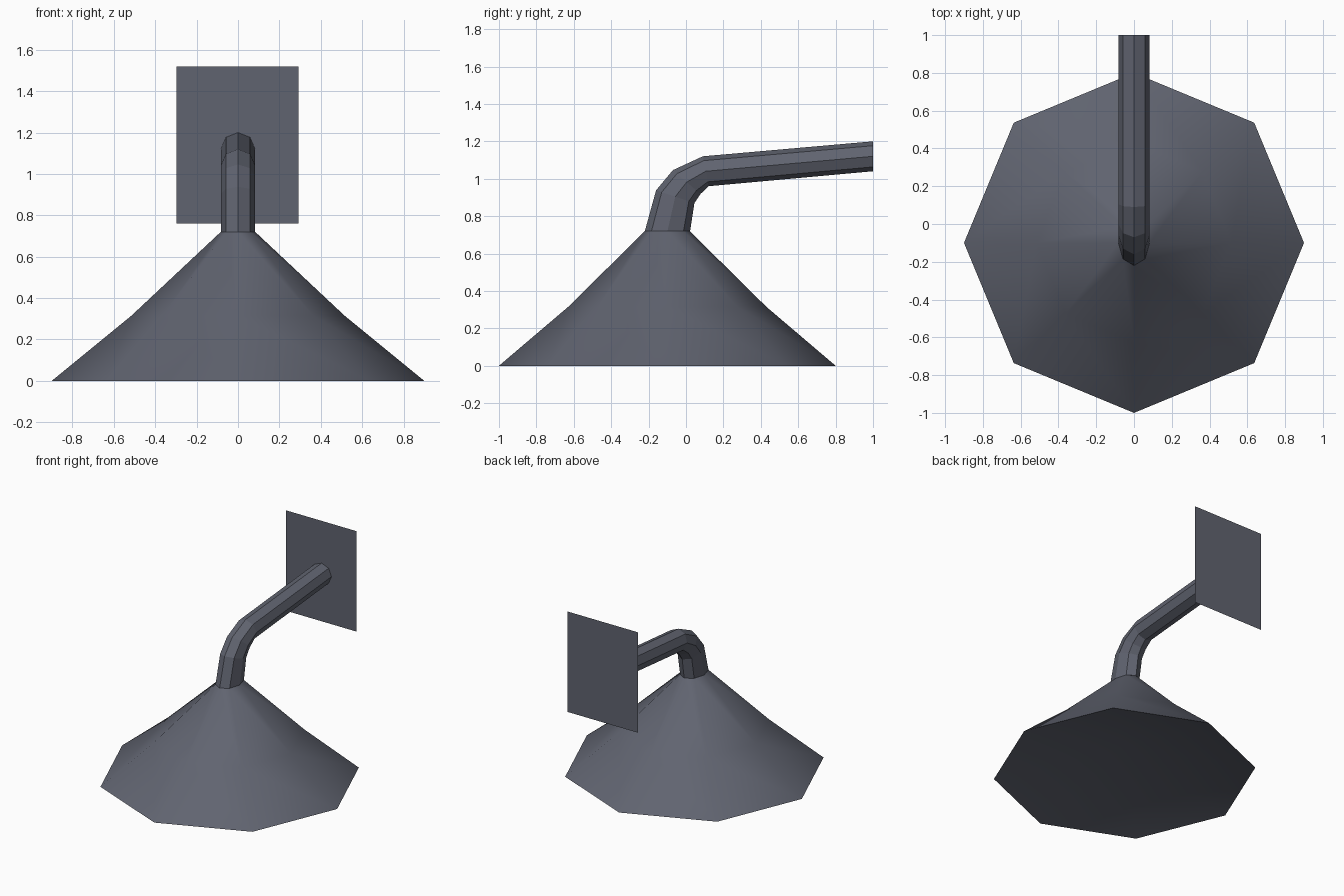
import bpy, bmesh, math
from mathutils import Vector

if "Cube" in bpy.data.objects:
    bpy.data.objects.remove(bpy.data.objects["Cube"])

SIDES = 8

grey = bpy.data.materials.new("slate grey metal")
grey.diffuse_color = (0.118, 0.127, 0.162, 1)
grey.use_nodes = True
grey.node_tree.nodes["Principled BSDF"].inputs["Base Color"].default_value = grey.diffuse_color


def ring(bm, outer, inner, half_x):
    """Octagon spanning two (y, z) points, half_x wide to each side."""
    a, b = Vector((0, *outer)), Vector((0, *inner))
    mid, half = (a + b) / 2, (a - b) / 2
    angles = [2 * math.pi * i / SIDES for i in range(SIDES)]
    return [bm.verts.new(mid + half * math.cos(t) + Vector((half_x * math.sin(t), 0, 0)))
            for t in angles]


def loft(bm, rings):
    for r, s in zip(rings, rings[1:]):
        for i in range(SIDES):
            j = (i + 1) % SIDES
            bm.faces.new((r[i], r[j], s[j], s[i]))


def finish(bm, name, smooth_angle=None):
    bmesh.ops.recalc_face_normals(bm, faces=bm.faces)
    mesh = bpy.data.meshes.new(name)
    bm.to_mesh(mesh)
    bm.free()
    mesh.materials.append(grey)
    obj = bpy.data.objects.new(name, mesh)
    bpy.context.collection.objects.link(obj)
    if smooth_angle:
        bpy.ops.object.select_all(action='DESELECT')
        obj.select_set(True)
        bpy.context.view_layer.objects.active = obj
        bpy.ops.object.shade_smooth_by_angle(angle=math.radians(smooth_angle))
    return obj


# Lamp shade: flared octagonal cone with a shallow hollow underneath
bm = bmesh.new()
rings = [ring(bm, (-0.22, 0.72), (0.02, 0.72), 0.083),
         ring(bm, (-0.63, 0.315), (0.43, 0.315), 0.515),
         ring(bm, (-1.0, 0.0), (0.8, 0.0), 0.9)]
loft(bm, rings)
bm.faces.new(rings[0])
apex = bm.verts.new((0, -0.1, 0.21))
for i in range(SIDES):
    bm.faces.new((rings[-1][i], rings[-1][(i + 1) % SIDES], apex))
finish(bm, "lamp_shade", 42)

# Bent arm: flat-sided tube from the shade to the wall
bm = bmesh.new()
path = [((-0.22, 0.72), (0.022, 0.72)),
        ((-0.16, 0.938), (0.045, 0.87)),
        ((-0.07, 1.046), (0.077, 0.918)),
        ((0.09, 1.12), (0.12, 0.96)),
        ((1.0, 1.2), (1.0, 1.04))]
rings = [ring(bm, o, i, 0.083) for o, i in path]
loft(bm, rings)
bm.faces.new(rings[0])
bm.faces.new(rings[-1])
finish(bm, "bent_arm")

# Wall plate: thin sheet at the end of the arm
bm = bmesh.new()
bm.faces.new([bm.verts.new((x, 1.0, z)) for x, z in
              ((-0.298, 0.76), (0.292, 0.76), (0.292, 1.52), (-0.298, 1.52))])
finish(bm, "wall_plate")
